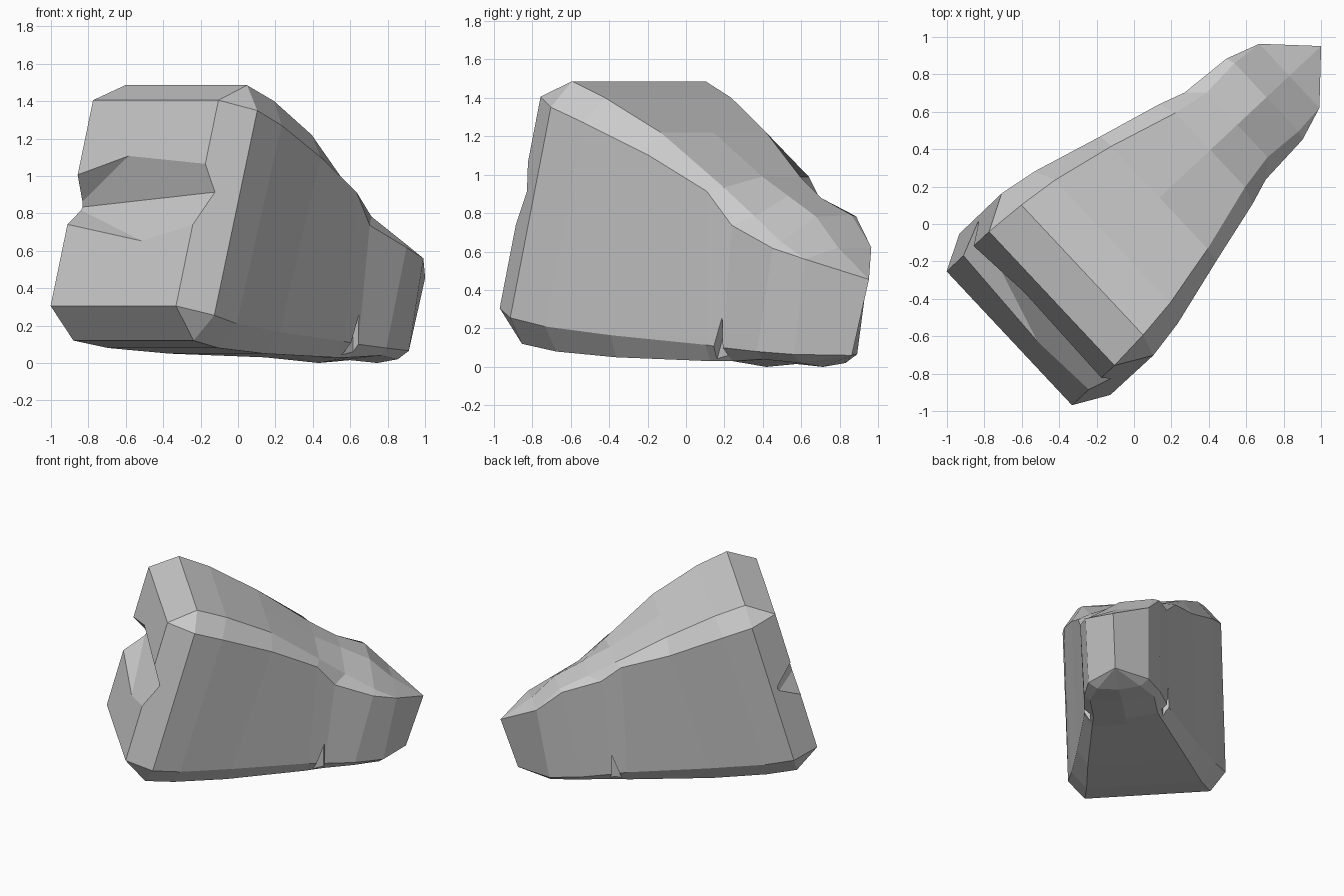
import bpy, bmesh
from mathutils import Vector

if "Cube" in bpy.data.objects:
    bpy.data.objects.remove(bpy.data.objects["Cube"])

# Local frame: u runs along the diagonal axis, v across it, z up
U = Vector((0.73, 0.684, 0))
V = Vector((0.684, -0.73, 0))


def place(u, v, z):
    return U * u + V * (v - 0.01) + Vector((0, 0, z))


def make_object(name, bm):
    bmesh.ops.recalc_face_normals(bm, faces=bm.faces)
    mesh = bpy.data.meshes.new(name)
    bm.to_mesh(mesh)
    bm.free()
    ob = bpy.data.objects.new(name, mesh)
    bpy.context.collection.objects.link(ob)
    return ob


def hull_cutter(name, points):
    bm = bmesh.new()
    verts = [bm.verts.new(place(*p)) for p in points]
    bmesh.ops.convex_hull(bm, input=verts)
    ob = make_object(name, bm)
    ob.hide_render = True
    return ob


# Half sections: wall top, top ridge, wall bottom, floor edge (u, v, z),
# then top centre z, bottom centre z and sideways roll of the top
T, B = (-.593, .49, 1.405), (-.904, .49, .305)
TIP, HEEL = (1.38, .01, .455), (1.25, .01, .06)
stations = [
    (T, T, B, B, 1.405, .305, 0),
    ((-.405, .593, 1.35), (-.37, .476, 1.485), (-.717, .59, .255), (-.756, .47, .12), 1.485, .12, 0),
    ((-.194, .558, 1.27), (-.148, .45, 1.4), (-.506, .54, .21), (-.538, .43, .08), 1.4, .08, 0),
    ((.19, .454, 1.1), (.196, .376, 1.22), (-.106, .449, .165), (-.144, .373, .05), 1.22, .05, 0),
    ((.536, .365, .95), (.568, .272, .96), (.484, .325, .115), (.46, .268, .03), .99, .03, .1),
    ((.676, .318, .80), (.765, .237, .83), (.60, .31, .10), (.60, .24, .03), .89, 0, .2),
    ((.965, .297, .70), (.98, .25, .72), (.83, .284, .08), (.83, .24, .04), .78, .015, .28),
    ((1.147, .235, .59), (1.147, .235, .59), (1.05, .225, .065), (1.03, .16, .02), .62, 0, .13),
    (TIP, TIP, HEEL, HEEL, .455, .06, 0),
]

# Faceted body lofted through the stations
bm = bmesh.new()
rings = []
for wt, rd, wb, fl, ztop, zbot, roll in stations:
    def side(p, s, k=0):
        return (p[0], s * p[1], p[2] - k * s * p[1])
    pts = [side(wt, 1, roll), side(rd, 1, roll), (rd[0], 0, ztop),
           side(rd, -1, roll), side(wt, -1, roll), side(wb, -1), side(fl, -1),
           (fl[0], 0, zbot), side(fl, 1), side(wb, 1)]
    rings.append([bm.verts.new(place(*p)) for p in pts])
for a, b in zip(rings, rings[1:]):
    for i in range(10):
        j = (i + 1) % 10
        bm.faces.new((a[i], a[j], b[j], b[i]))
bm.faces.new(rings[0])
bm.faces.new(rings[-1])
bmesh.ops.remove_doubles(bm, verts=bm.verts, dist=0.025)
bmesh.ops.dissolve_degenerate(bm, edges=bm.edges, dist=0.001)
body = make_object("faceted_body", bm)

# Slanted groove across the front face
groove = []
for v, lip, deep, upper in ((-.62, (-.775, .76), (-.595, .83), (-.716, .97)),
                            (.62, (-.772, .77), (-.66, .92), (-.679, 1.10))):
    groove.append((deep[0], v, deep[1]))
    for e in (lip, upper):
        k = (-.95 - deep[0]) / (e[0] - deep[0]) if e is lip else 6
        groove.append((deep[0] + k * (e[0] - deep[0]), v, deep[1] + k * (e[1] - deep[1])))
# keep the upper mouth of the groove close to the face
groove[2] = (-.80, -.62, 1.068)
groove[5] = (-.80, .62, 1.52)
cutters = [hull_cutter("front_groove_cutter", groove)]

# Small slits low on both sides
for s in (-1, 1):
    cutters.append(hull_cutter("side_slit_cutter", [
        (u, s * v, z) for v in (.27, .45)
        for u, z in ((.49, -.02), (.60, .26), (.60, -.02))]))

bpy.context.view_layer.objects.active = body
for c in cutters:
    mod = body.modifiers.new("cut", "BOOLEAN")
    mod.operation = "DIFFERENCE"
    mod.solver = "EXACT"
    mod.object = c
    bpy.ops.object.modifier_apply(modifier=mod.name)
    bpy.data.objects.remove(c, do_unlink=True)

# Rest the model on the ground
low = min(v.co.z for v in body.data.vertices)
for v in body.data.vertices:
    v.co.z -= low
